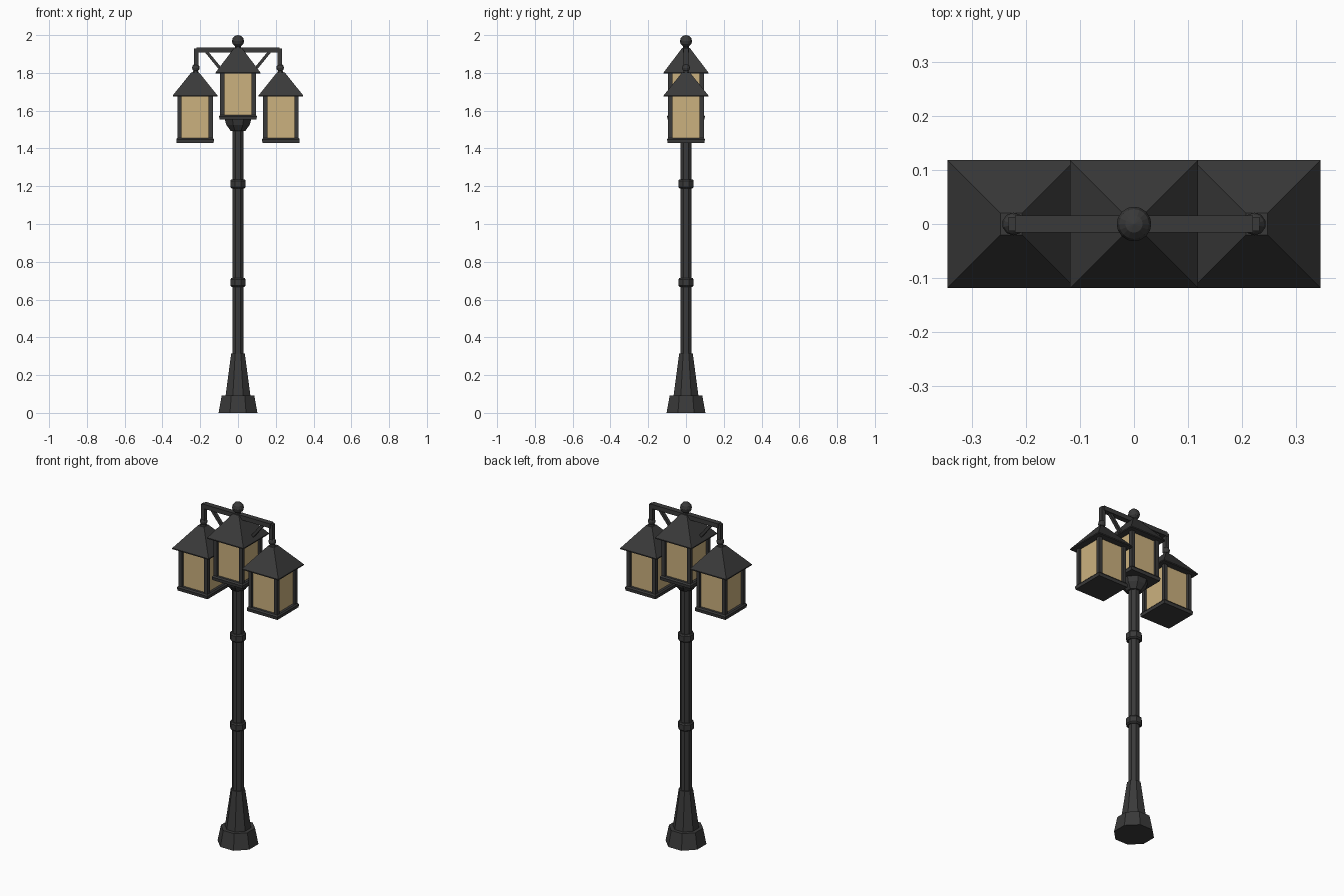
import bpy, bmesh, math
from mathutils import Vector

if "Cube" in bpy.data.objects:
    bpy.data.objects.remove(bpy.data.objects["Cube"], do_unlink=True)


def material(name, rgb):
    m = bpy.data.materials.new(name)
    m.use_nodes = True
    m.diffuse_color = (*rgb, 1)
    bsdf = m.node_tree.nodes["Principled BSDF"]
    bsdf.inputs["Base Color"].default_value = (*rgb, 1)
    bsdf.inputs["Roughness"].default_value = 0.7
    return m


IRON = material("dark iron", (0.042, 0.042, 0.042))
GLASS = material("warm glass", (0.60, 0.44, 0.21))


def finish(name, bm, mat=IRON):
    bmesh.ops.recalc_face_normals(bm, faces=bm.faces)
    mesh = bpy.data.meshes.new(name)
    bm.to_mesh(mesh)
    bm.free()
    mesh.materials.append(mat)
    ob = bpy.data.objects.new(name, mesh)
    bpy.context.collection.objects.link(ob)
    return ob


def prism(name, profile, sides, x=0.0, mat=IRON):
    """Stack of flat-fronted polygon rings; profile holds (half width, height)."""
    bm = bmesh.new()
    rings = []
    for half, z in profile:
        r = half / math.cos(math.pi / sides)
        ring = []
        for i in range(sides):
            a = 2 * math.pi * (i + 0.5) / sides
            ring.append(bm.verts.new((x + r * math.cos(a), r * math.sin(a), z)))
        rings.append(ring)
    for low, high in zip(rings, rings[1:]):
        for i in range(sides):
            j = (i + 1) % sides
            bm.faces.new((low[i], low[j], high[j], high[i]))
    bm.faces.new(rings[0][::-1])
    bm.faces.new(rings[-1])
    return finish(name, bm, mat)


def box(name, centre, size, mat=IRON):
    bm = bmesh.new()
    bmesh.ops.create_cube(bm, size=1)
    bmesh.ops.scale(bm, vec=size, verts=bm.verts)
    bmesh.ops.translate(bm, vec=centre, verts=bm.verts)
    return finish(name, bm, mat)


def bar(name, start, end, width, depth):
    """Square bar between two points in the x-z plane."""
    a, b = Vector(start), Vector(end)
    ob = box(name, (0, 0, 0), (width, depth, (b - a).length))
    ob.location = (a + b) / 2
    ob.rotation_euler.y = math.atan2(b.x - a.x, b.z - a.z)
    return ob


def ball(name, centre, radius, segments, rings):
    bm = bmesh.new()
    bmesh.ops.create_uvsphere(bm, u_segments=segments, v_segments=rings, radius=radius)
    bmesh.ops.translate(bm, vec=centre, verts=bm.verts)
    return finish(name, bm)


def lantern(side, x, z, roof_height):
    """Four-sided lantern whose floor is at height z."""
    eave = z + 0.245
    prism(side + "_lantern_floor", [(0.098, z), (0.100, z + 0.018), (0.094, z + 0.026)], 4, x)
    prism(side + "_lantern_glass", [(0.080, z + 0.02), (0.080, eave + 0.005)], 4, x, GLASS)
    for sx in (-1, 1):
        for sy in (-1, 1):
            box(side + "_lantern_post", (x + sx * 0.083, sy * 0.083, z + 0.135),
                (0.022, 0.022, 0.23))
    prism(side + "_lantern_roof", [(0.118, eave), (0.118, eave + 0.006),
                                   (0.020, eave + roof_height)], 4, x)


# Octagonal post: foot, tapered skirt, shaft and collar
prism("post_foot", [(0.103, 0), (0.086, 0.092)], 8)
prism("post_skirt", [(0.066, 0.09), (0.036, 0.315)], 8)
prism("post_shaft", [(0.029, 0.3), (0.029, 1.51)], 8)
for z in (0.69, 1.212):
    prism("post_ring", [(0.034, z - 0.023), (0.041, z - 0.016),
                        (0.041, z + 0.016), (0.036, z + 0.023)], 8)
prism("post_collar", [(0.038, 1.492), (0.062, 1.525), (0.070, 1.553)], 8)

# Central lantern with ball finial
lantern("centre", 0, 1.552, 0.135)
prism("finial_neck", [(0.018, 1.92), (0.014, 1.95)], 8)
ball("finial_ball", (0, 0, 1.968), 0.032, 16, 6)

# Crossarm carrying two hanging lanterns
box("crossarm", (0, 0, 1.922), (0.44, 0.032, 0.026))
for side, s in (("left", 1), ("right", -1)):
    x = s * 0.227
    lantern(side, x, 1.43, 0.128)
    bar(side + "_hanger", (s * 0.221, 0, 1.835), (s * 0.221, 0, 1.930), 0.022, 0.026)
    ball(side + "_hanger_ball", (s * 0.223, 0, 1.827), 0.021, 10, 6)
    prism(side + "_hanger_neck", [(0.019, 1.795), (0.011, 1.815)], 8, s * 0.224)
    bar(side + "_brace", (s * 0.080, 0, 1.805), (s * 0.172, 0, 1.918), 0.016, 0.018)
